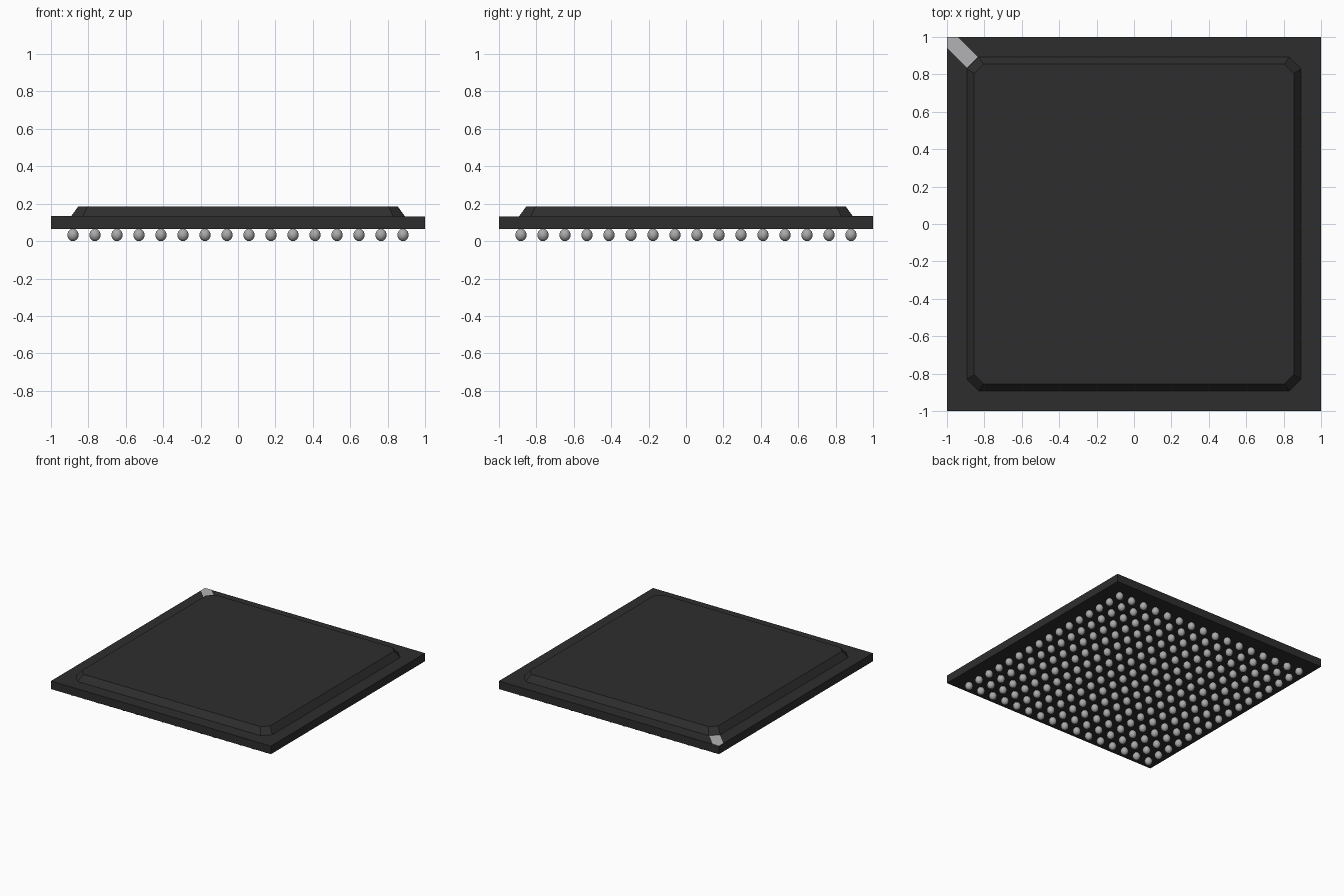
import bpy, bmesh
from mathutils import Matrix

if "Cube" in bpy.data.objects:
    bpy.data.objects.remove(bpy.data.objects["Cube"])


def material(name, rgb):
    m = bpy.data.materials.new(name)
    m.diffuse_color = (*rgb, 1)
    m.use_nodes = True
    m.node_tree.nodes["Principled BSDF"].inputs["Base Color"].default_value = m.diffuse_color
    return m


BLACK = material("dark_plastic", (0.027, 0.027, 0.027))
SILVER = material("marker_silver", (0.45, 0.45, 0.46))
SOLDER = material("solder_grey", (0.4, 0.4, 0.4))


def finish(name, bm, mat):
    bmesh.ops.recalc_face_normals(bm, faces=bm.faces)
    me = bpy.data.meshes.new(name)
    bm.to_mesh(me)
    bm.free()
    me.materials.append(mat)
    ob = bpy.data.objects.new(name, me)
    bpy.context.collection.objects.link(ob)
    return ob


def loft(name, bottom, top, z0, z1, mat):
    """Solid between two matching outlines."""
    bm = bmesh.new()
    a = [bm.verts.new((x, y, z0)) for x, y in bottom]
    b = [bm.verts.new((x, y, z1)) for x, y in top]
    bm.faces.new(a)
    bm.faces.new(b)
    n = len(a)
    for i in range(n):
        j = (i + 1) % n
        bm.faces.new((a[i], a[j], b[j], b[i]))
    return finish(name, bm, mat)


def octagon(h, c):
    k = h - c
    return [(h, -k), (h, k), (k, h), (-k, h), (-h, k), (-h, -k), (-k, -h), (k, -h)]


Z_BOTTOM, Z_TOP, Z_LID = 0.066, 0.132, 0.184

# Board
square = [(-1, -1), (1, -1), (1, 1), (-1, 1)]
loft("substrate_board", square, square, Z_BOTTOM, Z_TOP, BLACK)

# Raised cap with sloped sides and clipped corners
loft("moulded_cap", octagon(0.893, 0.063), octagon(0.855, 0.05), Z_TOP, Z_LID, BLACK)

# Corner marker plate running to the clipped corner of the cap
mark = [(-1, 1), (-1, 0.943), (-0.893, 0.836), (-0.836, 0.893), (-0.943, 1)]
loft("corner_marker", mark, mark, Z_TOP - 0.001, Z_TOP + 0.001, SILVER)

# 16 x 16 grid of solder balls
bm = bmesh.new()
pitch = 2 / 17
for i in range(16):
    for j in range(16):
        place = Matrix.Translation(((i - 7.5) * pitch, (j - 7.5) * pitch, 0.033))
        bmesh.ops.create_uvsphere(bm, u_segments=16, v_segments=10, radius=1,
                                  matrix=place @ Matrix.Diagonal((0.03, 0.03, 0.033, 1)))
for f in bm.faces:
    f.smooth = True
finish("solder_balls", bm, SOLDER)
